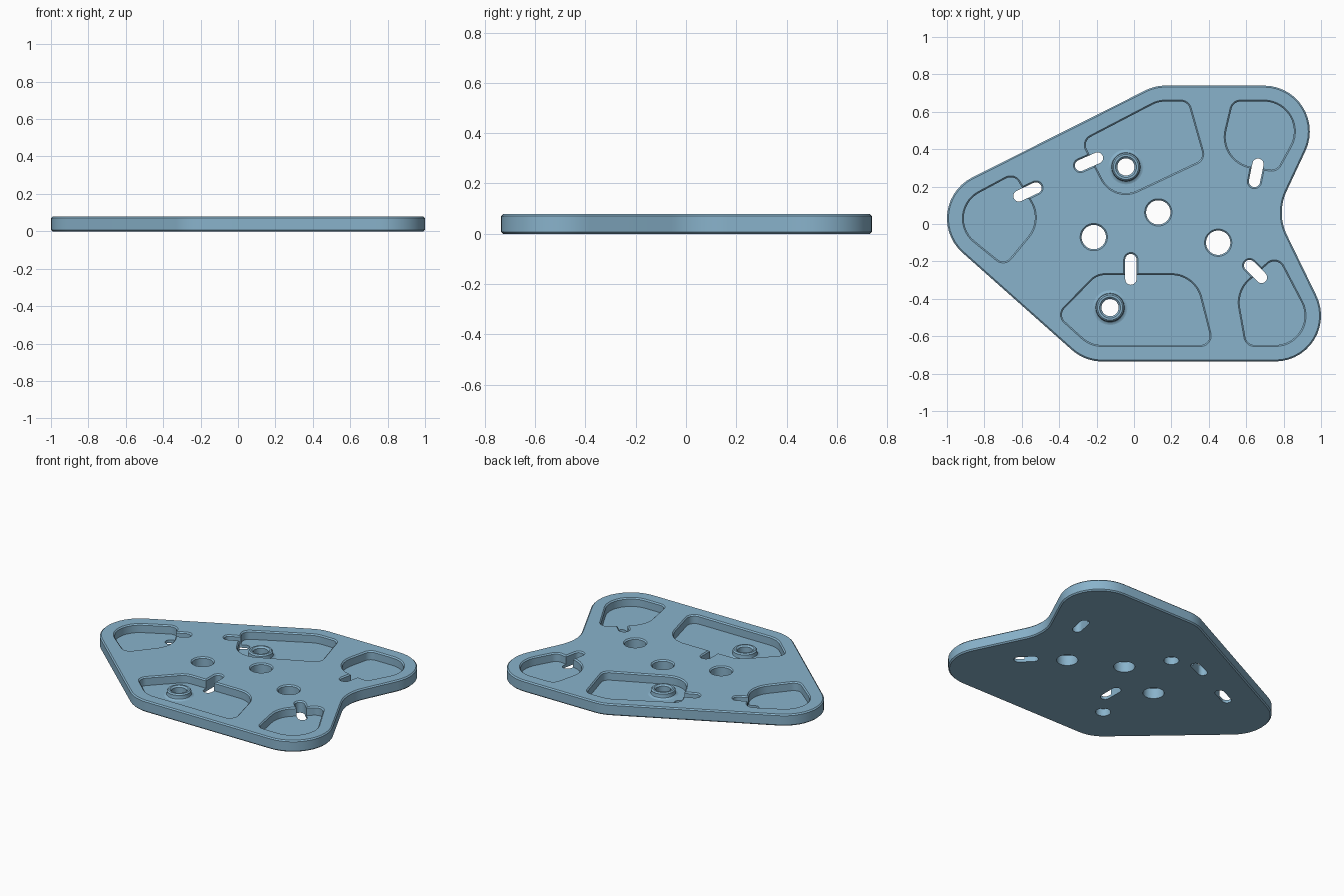
import bpy, bmesh, math

if "Cube" in bpy.data.objects:
    bpy.data.objects.remove(bpy.data.objects["Cube"])

TOP, FLOOR, BEVEL = 0.078, 0.02, 0.008

blue = bpy.data.materials.new("steel blue")
blue.diffuse_color = (0.25, 0.45, 0.60, 1)
blue.use_nodes = True
blue.node_tree.nodes["Principled BSDF"].inputs["Base Color"].default_value = blue.diffuse_color


def outline(circles, off, steps=14):
    """Closed path round a chain of circles (x, y, signed radius) joined by tangents."""
    n = len(circles)
    if n == 1:
        x, y, r = circles[0]
        return [(x + (r + off) * math.cos(a * math.tau / 48),
                 y + (r + off) * math.sin(a * math.tau / 48)) for a in range(48)]
    normals = []
    for i in range(n):
        (ax, ay, ar), (bx, by, br) = circles[i], circles[(i + 1) % n]
        dx, dy = bx - ax, by - ay
        normals.append(math.atan2(dy, dx) - math.acos((ar - br) / math.hypot(dx, dy)))
    pts = []
    for i, (x, y, r) in enumerate(circles):
        start = normals[i - 1]
        sweep = (normals[i] - start + 1) % math.tau - 1
        for k in range(steps + 1):
            a = start + sweep * k / steps
            pts.append((x + (r + off) * math.cos(a), y + (r + off) * math.sin(a)))
    return pts


def loft(name, circles, levels, closed_ring=False):
    """Stack offset copies of an outline: levels are (offset, z)."""
    bm = bmesh.new()
    rings = [[bm.verts.new((x, y, z)) for x, y in outline(circles, off)]
             for off, z in levels]
    n = len(rings[0])
    for lo, hi in zip(rings, rings[1:]):
        for i in range(n):
            j = (i + 1) % n
            bm.faces.new((lo[i], lo[j], hi[j], hi[i]))
    if not closed_ring:
        bm.faces.new(rings[0][::-1])
        bm.faces.new(rings[-1])
    mesh = bpy.data.meshes.new(name)
    bm.to_mesh(mesh)
    bm.free()
    mesh.materials.append(blue)
    ob = bpy.data.objects.new(name, mesh)
    bpy.context.collection.objects.link(ob)
    return ob


def smooth(ob):
    bpy.ops.object.select_all(action='DESELECT')
    ob.select_set(True)
    bpy.context.view_layer.objects.active = ob
    bpy.ops.object.shade_smooth_by_angle(angle=math.radians(30))


# Base plate with chamfered top and bottom edges
plate = loft("plate", [
    (0.755, -0.49, 0.245), (1.06, 0.06, -0.27), (0.695, 0.495, 0.245),
    (0.17, 0.495, 0.245), (-0.755, 0.03, 0.245), (-0.17, -0.49, 0.245)],
    [(-BEVEL, 0), (0, BEVEL), (0, TOP - BEVEL), (-BEVEL, TOP)])

# Recessed pockets
pockets = [
    [(0.315, 0.375, 0.05), (0.25, 0.605, 0.05), (0.17, 0.495, 0.16),
     (-0.208, 0.422, 0.05), (-0.045, 0.305, 0.14)],
    [(0.735, 0.34, 0.05), (0.695, 0.495, 0.16), (0.57, 0.605, 0.05),
     (0.65, 0.465, 0.16)],
    [(-0.70, -0.15, 0.05), (-0.69, 0.035, 0.16), (-0.66, 0.2, 0.05),
     (-0.755, 0.03, 0.155)],
    [(0.355, -0.597, 0.05), (0.2, -0.433, 0.16), (-0.155, -0.373, 0.10),
     (-0.335, -0.485, 0.05), (-0.17, -0.49, 0.157)],
    [(0.645, -0.597, 0.05), (0.755, -0.49, 0.157), (0.75, -0.25, 0.05),
     (0.725, -0.42, 0.16)],
]
# Through slots, one at the edge of each pocket
slots = [((-0.017, -0.19), (-0.017, -0.295)), ((-0.286, 0.313), (-0.195, 0.353)),
         ((-0.615, 0.15), (-0.524, 0.193)), ((0.663, 0.32), (0.644, 0.227)),
         ((0.618, -0.222), (0.682, -0.286))]
# Three large holes and two boss holes
holes = [(0.13, 0.062), (-0.215, -0.07), (0.45, -0.1)]
bosses = [(-0.043, 0.305), (-0.128, -0.447)]

rim = [(0, TOP - BEVEL), (BEVEL + 0.01, TOP + 0.01)]
through = [(0, -0.02)] + rim
cutters = [loft("pocket_cutter", p, [(0, FLOOR)] + rim) for p in pockets]
cutters += [loft("slot_cutter", [(*a, 0.03), (*b, 0.03)], through) for a, b in slots]
cutters += [loft("hole_cutter", [(x, y, 0.065)], through) for x, y in holes]
cutters += [loft("boss_hole_cutter", [(x, y, 0.046)], through) for x, y in bosses]

for c in cutters:
    mod = plate.modifiers.new("cut", 'BOOLEAN')
    mod.operation, mod.solver, mod.object = 'DIFFERENCE', 'EXACT', c
bpy.context.view_layer.update()
cut_mesh = bpy.data.meshes.new_from_object(
    plate.evaluated_get(bpy.context.evaluated_depsgraph_get()))
plate.modifiers.clear()
plate.data = cut_mesh
for c in cutters:
    bpy.data.objects.remove(c)
smooth(plate)

# Raised bosses with a flared foot and a countersunk bore
for i, (x, y) in enumerate(bosses):
    boss = loft(f"boss_{i + 1}", [(x, y, 0)], [
        (0.093, FLOOR), (0.084, 0.022), (0.077, 0.028), (0.075, 0.036),
        (0.075, 0.052), (0.067, 0.06), (0.056, 0.06), (0.046, 0.05),
        (0.046, FLOOR)], closed_ring=True)
    smooth(boss)
